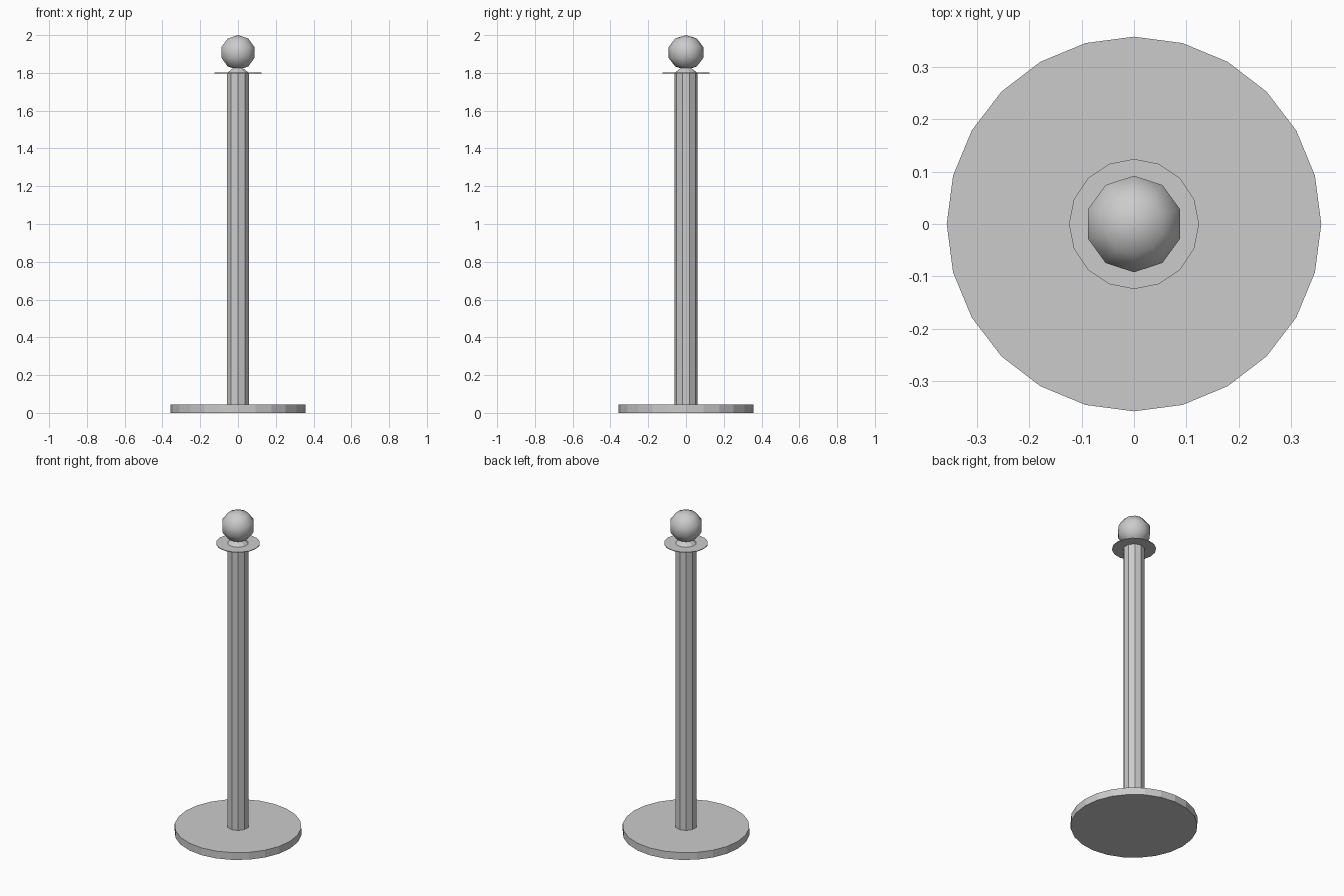
import bpy, bmesh, math

cube = bpy.data.objects.get("Cube")
if cube:
    bpy.data.objects.remove(cube, do_unlink=True)

metal = bpy.data.materials.new("grey metal")
metal.use_nodes = True
GREY = (0.6, 0.6, 0.6, 1)
metal.diffuse_color = GREY
metal.node_tree.nodes["Principled BSDF"].inputs["Base Color"].default_value = GREY


def add_object(name, bm):
    mesh = bpy.data.meshes.new(name)
    bm.to_mesh(mesh)
    bm.free()
    mesh.materials.append(metal)
    obj = bpy.data.objects.new(name, mesh)
    bpy.context.collection.objects.link(obj)
    return obj


def turned(name, sides, r_low, r_high, z_low, z_high):
    """Upright prism or frustum with one corner on the y axis."""
    bm = bmesh.new()
    bmesh.ops.create_cone(bm, cap_ends=True, segments=sides, radius1=r_low,
                          radius2=r_high, depth=z_high - z_low)
    # Put a corner on +y whatever the primitive's start angle
    v = bm.verts[:][0]
    turn = math.pi / 2 - math.atan2(v.co.y, v.co.x)
    c, s = math.cos(turn), math.sin(turn)
    for v in bm.verts:
        x, y = v.co.x, v.co.y
        v.co = (c * x - s * y, s * x + c * y, v.co.z + (z_low + z_high) / 2)
    return add_object(name, bm)


# Base plate, post, rim disc and neck
turned("base_plate", 24, 0.357, 0.357, 0.0, 0.045)
turned("post", 10, 0.061, 0.061, 0.045, 1.80)
turned("rim_disc", 16, 0.124, 0.124, 1.797, 1.801)
turned("neck", 10, 0.061, 0.025, 1.80, 1.827)

# Ball finial: ten segments, five rings
bm = bmesh.new()
bmesh.ops.create_uvsphere(bm, u_segments=10, v_segments=5, radius=1)
start = max(bm.verts, key=lambda v: math.hypot(v.co.x, v.co.y))
turn = math.pi / 2 - math.atan2(start.co.y, start.co.x)
for v in bm.verts:
    r, a = math.hypot(v.co.x, v.co.y), math.atan2(v.co.y, v.co.x) + turn
    v.co = (0.0967 * r * math.cos(a), 0.0967 * r * math.sin(a), 1.908 + 0.092 * v.co.z)
ball = add_object("ball_finial", bm)
bpy.ops.object.select_all(action="DESELECT")
ball.select_set(True)
bpy.context.view_layer.objects.active = ball
bpy.ops.object.shade_smooth_by_angle(angle=math.radians(50))
